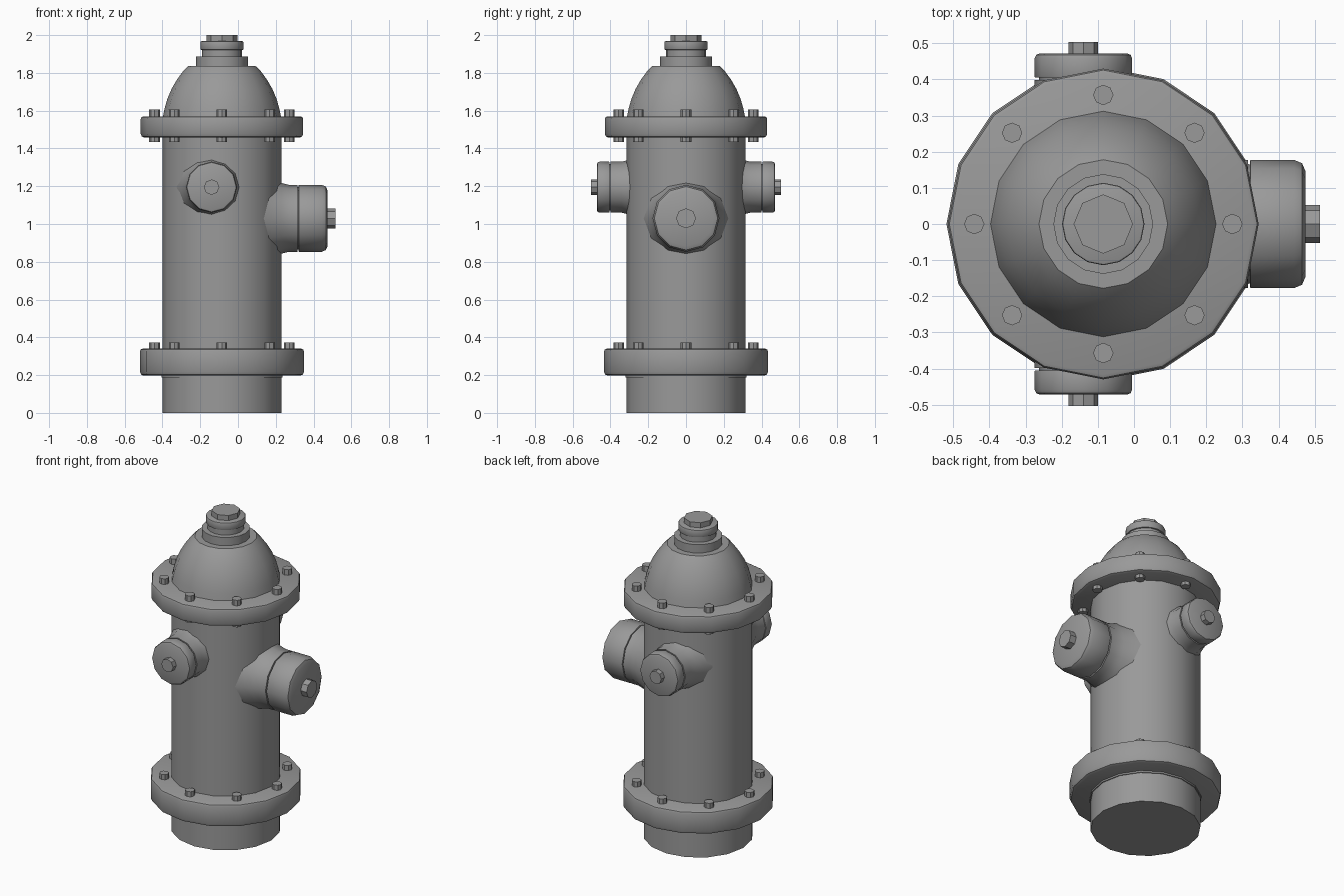
import bpy, bmesh, math
from mathutils import Matrix, Vector

cube = bpy.data.objects.get("Cube")
if cube:
    bpy.data.objects.remove(cube, do_unlink=True)

AXIS_X = -0.085          # centre line of the barrel
BODY_R = 0.315

grey = bpy.data.materials.new("cast_iron_grey")
grey.use_nodes = True
colour = (0.32, 0.32, 0.32, 1)
grey.diffuse_color = colour
grey.node_tree.nodes["Principled BSDF"].inputs["Base Color"].default_value = colour


def lathe(name, profile, sides, origin=(AXIS_X, 0, 0), direction=(0, 0, 1)):
    """Spin (radius, height) points about a direction and close both ends."""
    bm = bmesh.new()
    rings = []
    for r, h in profile:
        angles = [math.tau * i / sides for i in range(sides)]
        rings.append([bm.verts.new((r * math.cos(a), r * math.sin(a), h)) for a in angles])
    for low, high in zip(rings, rings[1:]):
        for i in range(sides):
            j = (i + 1) % sides
            bm.faces.new((low[i], low[j], high[j], high[i]))
    bm.faces.new(rings[0][::-1])
    bm.faces.new(rings[-1])
    turn = Vector((0, 0, 1)).rotation_difference(Vector(direction)).to_matrix().to_4x4()
    bm.transform(Matrix.Translation(origin) @ turn)
    bmesh.ops.recalc_face_normals(bm, faces=bm.faces)
    mesh = bpy.data.meshes.new(name)
    bm.to_mesh(mesh)
    bm.free()
    mesh.materials.append(grey)
    mesh.shade_smooth()
    mesh.set_sharp_from_angle(angle=math.radians(36))
    obj = bpy.data.objects.new(name, mesh)
    bpy.context.collection.objects.link(obj)
    return obj


def disc(r, low, high, bevel_low=0.0, bevel_high=0.0):
    """Profile of a disc with softly rounded rims."""
    points = []
    for h, b, sign in ((low, bevel_low, 1), (high, bevel_high, -1)):
        corner = [(r - b, h), (r - b * 0.3, h + sign * b * 0.3), (r, h + sign * b)]
        if b == 0:
            corner = [(r, h)]
        points += corner if sign == 1 else corner[::-1]
    return points


# Barrel, flanges and domed bonnet
lathe("barrel", disc(BODY_R, 0, 1.5), 16)
lathe("base_lip", disc(BODY_R + 0.006, 0.187, 0.2), 16)
lathe("base_flange", disc(0.434, 0.197, 0.34, 0.02, 0.014), 16)
lathe("bonnet_flange", disc(0.43, 1.457, 1.57, 0.02, 0.014), 16)
lathe("bonnet", [(0.314, 1.56), (0.304, 1.61), (0.29, 1.66), (0.267, 1.715),
                 (0.238, 1.765), (0.205, 1.81), (0.178, 1.836)], 16)

# Stacked rings and operating nut
lathe("bonnet_collar", disc(0.138, 1.82, 1.888), 16)
lathe("bonnet_neck", disc(0.105, 1.88, 1.925), 16)
lathe("bonnet_ring", disc(0.114, 1.921, 1.968, 0.006, 0.006), 16)
lathe("operating_nut", disc(0.082, 1.96, 2.0), 8)

# Flange bolts
for i in range(8):
    a = math.tau * i / 8
    spot = (AXIS_X + 0.357 * math.cos(a), 0.357 * math.sin(a), 0)
    lathe("base_bolt", disc(0.028, 0.32, 0.372), 8, spot)
    lathe("bonnet_bolt", disc(0.028, 1.435, 1.605), 8, spot)


def outlet(name, origin, direction, r, stub, seam, end, tip, bevel, nut_r):
    """Flared stub, bevelled cap and nut along one direction."""
    flare = [(r + 0.05, stub), (r + 0.028, stub + 0.05), (r + 0.01, stub + 0.1),
             (r, stub + 0.14), (r, seam - 0.003)]
    lathe(name + "_stub", flare, 12, origin, direction)
    lathe(name + "_seam", disc(r - 0.012, seam - 0.02, seam + 0.02), 12, origin, direction)
    lathe(name + "_cap", disc(r, seam + 0.003, end, 0.003, bevel), 12, origin, direction)
    lathe(name + "_nut", disc(nut_r, end - 0.02, tip), 8, origin, direction)


# Two small hose outlets and the large pumper outlet
for name, side in (("front_outlet", -1), ("back_outlet", 1)):
    outlet(name, (-0.14, 0, 1.195), (0, side, 0), 0.135, 0.2, 0.402, 0.472, 0.504, 0.014, 0.041)
outlet("left_outlet", (0, 0, 1.03), (1, 0, 0), 0.177, 0.13, 0.318, 0.474, 0.515, 0.03, 0.053)
